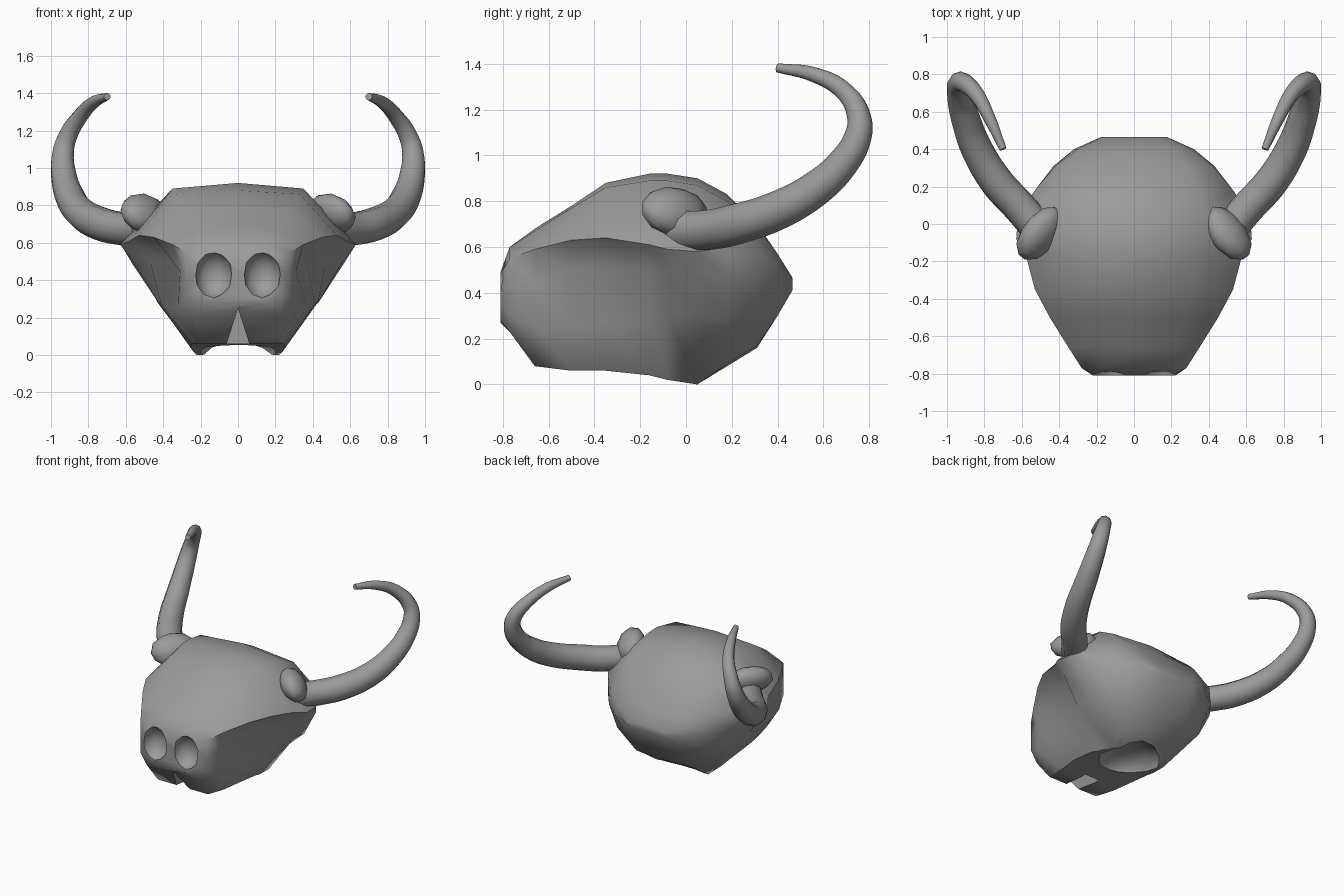
import bpy
import bmesh
import math
from mathutils import Matrix, Vector

if "Cube" in bpy.data.objects:
    bpy.data.objects.remove(bpy.data.objects["Cube"], do_unlink=True)

bone = bpy.data.materials.new("bone grey")
bone.use_nodes = True
bone.diffuse_color = (0.33, 0.33, 0.33, 1)
bone.node_tree.nodes["Principled BSDF"].inputs["Base Color"].default_value = bone.diffuse_color


def add_object(name, data):
    obj = bpy.data.objects.new(name, data)
    bpy.context.scene.collection.objects.link(obj)
    return obj


def select_only(obj):
    bpy.ops.object.select_all(action='DESELECT')
    obj.select_set(True)
    bpy.context.view_layer.objects.active = obj


def finish(obj, angle):
    """Give the part its colour and its soft shading."""
    obj.data.materials.clear()
    obj.data.materials.append(bone)
    select_only(obj)
    bpy.ops.object.shade_smooth_by_angle(angle=math.radians(angle))


def mesh_object(name, bm):
    bmesh.ops.recalc_face_normals(bm, faces=bm.faces)
    mesh = bpy.data.meshes.new(name)
    bm.to_mesh(mesh)
    bm.free()
    return add_object(name, mesh)


def ellipsoid(name, centre, radii, turn=0.0, tilt=0.0):
    bm = bmesh.new()
    matrix = (Matrix.Translation(centre) @ Matrix.Rotation(turn, 4, 'Z')
              @ Matrix.Rotation(tilt, 4, 'X') @ Matrix.Diagonal(Vector(radii).to_4d()))
    bmesh.ops.create_icosphere(bm, subdivisions=2, radius=1, matrix=matrix)
    return mesh_object(name, bm)


def carve(target, cutter):
    """Cut one shape out of another and discard the cutter."""
    cutter.hide_render = True
    mod = target.modifiers.new("carve", 'BOOLEAN')
    mod.operation = 'DIFFERENCE'
    mod.solver = 'EXACT'
    mod.object = cutter
    select_only(target)
    bpy.ops.object.modifier_apply(modifier=mod.name)
    bpy.data.objects.remove(cutter, do_unlink=True)


# Skull sections, nose to nape: y, crown z, then x, z of
# temple, brow, socket, cheek and jaw, and last the underside z
SECTIONS = [
    (-.81, .49, .11, .49, .20, .48, .22, .43, .22, .34, .18, .28, .27),
    (-.77, .60, .16, .60, .28, .55, .28, .42, .28, .31, .23, .23, .23),
    (-.66, .68, .22, .67, .35, .59, .31, .45, .32, .25, .21, .08, .08),
    (-.50, .78, .28, .77, .45, .63, .32, .50, .37, .25, .23, .06, .06),
    (-.35, .88, .33, .86, .53, .64, .37, .51, .41, .27, .25, .06, .06),
    (-.16, .92, .35, .89, .58, .61, .47, .50, .43, .29, .25, .04, .04),
    (-.08, .92, .35, .89, .63, .59, .56, .50, .44, .30, .24, .02, .03),
    (.05, .90, .35, .87, .62, .58, .56, .48, .44, .30, .22, .00, .01),
    (.18, .83, .34, .80, .53, .60, .53, .47, .43, .28, .22, .09, .08),
    (.31, .70, .28, .69, .42, .59, .43, .46, .36, .30, .20, .17, .16),
    (.40, .57, .21, .57, .30, .52, .32, .45, .26, .36, .15, .30, .30),
]


def ring(section):
    y, crown, *pairs, under = section
    half = list(zip(pairs[::2], pairs[1::2]))
    outline = [(0, crown), *half, (0, under), *[(-x, z) for x, z in reversed(half)]]
    return [Vector((x, y, z)) for x, z in outline]


rings = [ring(s) for s in SECTIONS]
# Rounded nape shrinks the last section
nape = Vector((0, .465, .44))
rings.append([Vector((p.x * .55, nape.y, nape.z + (p.z - nape.z) * .2)) for p in rings[-1]])

bm = bmesh.new()
loops = [[bm.verts.new(p) for p in points] for points in rings]
for a, b in zip(loops, loops[1:]):
    for i in range(len(a)):
        j = (i + 1) % len(a)
        bm.faces.new((a[i], a[j], b[j], b[i]))
bm.faces.new(loops[0])
bm.faces.new(loops[-1])
skull = mesh_object("skull", bm)

# Nostril hollows
for side in (-1, 1):
    carve(skull, ellipsoid("nostril_cutter", (side * .13, -.81, .43), (.10, .09, .125)))

# Split between the front jaw lobes
bm = bmesh.new()
triangle = [bm.verts.new((x, -.9, z)) for x, z in ((-.08, 0), (.08, 0), (0, .25))]
wedge = bm.faces.new(triangle)
extruded = bmesh.ops.extrude_face_region(bm, geom=[wedge], use_keep_orig=True)
bmesh.ops.translate(bm, vec=(0, .45, 0),
                    verts=[v for v in extruded["geom"] if isinstance(v, bmesh.types.BMVert)])
carve(skull, mesh_object("jaw_split_cutter", bm))

# Hollow palate on the underside
carve(skull, ellipsoid("palate_cutter", (0, -.06, .01), (.21, .25, .12)))
finish(skull, 50)

# Horn path: x, y, z, radius
HORN = [
    (.50, -.04, .67, .090), (.62, .10, .675, .090), (.73, .22, .70, .090),
    (.84, .40, .76, .085), (.90, .56, .85, .078), (.932, .68, .96, .069),
    (.935, .75, 1.08, .060), (.91, .755, 1.17, .052), (.84, .69, 1.28, .042),
    (.77, .56, 1.352, .033), (.70, .40, 1.382, .020),
]

for side, label in ((1, "left"), (-1, "right")):
    # Tapered horn
    curve = bpy.data.curves.new(label + "_horn", 'CURVE')
    curve.dimensions = '3D'
    curve.bevel_depth = 1
    curve.bevel_resolution = 3
    curve.resolution_u = 5
    curve.use_fill_caps = True
    spline = curve.splines.new('BEZIER')
    spline.bezier_points.add(len(HORN) - 1)
    for point, (x, y, z, radius) in zip(spline.bezier_points, HORN):
        point.co = (side * x, y, z)
        point.radius = radius
        point.handle_left_type = point.handle_right_type = 'AUTO'
    horn = add_object(label + "_horn", curve)
    select_only(horn)
    bpy.ops.object.convert(target='MESH')
    finish(bpy.context.object, 50)

    # Bony ridge leaning over the horn root
    ridge = ellipsoid(label + "_horn_ridge", (side * .50, -.05, .755), (.17, .085, .12),
                      -side * math.radians(52), side * math.radians(35))
    finish(ridge, 45)
